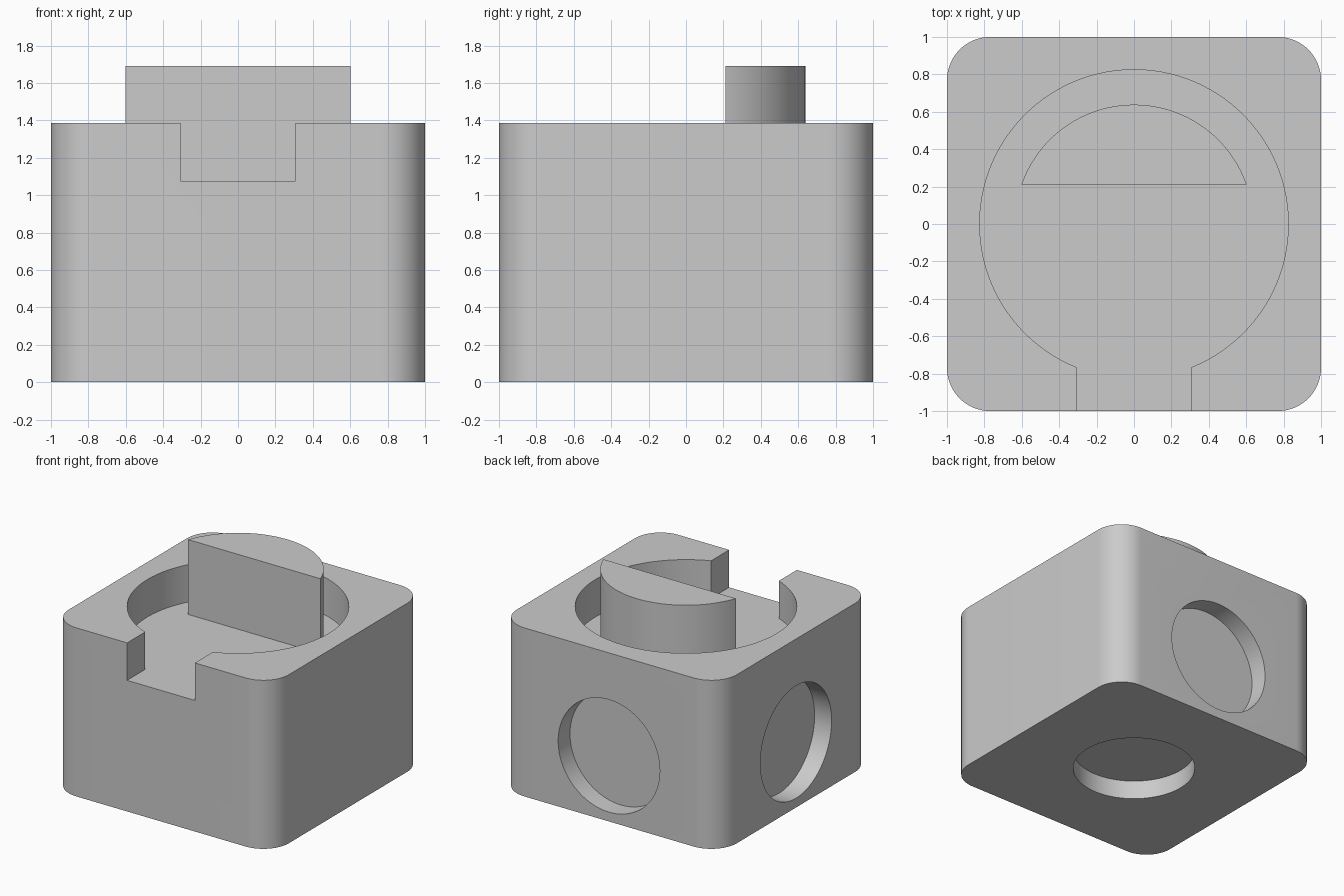
import bpy
import bmesh
from math import sin, cos, pi, asin, sqrt
from mathutils import Matrix, Vector

cube = bpy.data.objects.get("Cube")
if cube:
    bpy.data.objects.remove(cube, do_unlink=True)

# Main sizes
HEIGHT = 1.385
FLOOR = 1.077
TOP = 1.692
CORNER = 0.231
POCKET_R = 0.825
NOTCH = 0.308
ISLAND_R = 0.638
CHORD_Y = 0.212
RECESS_R = 0.462
RECESS_DEPTH = 0.154

grey = bpy.data.materials.new("light grey")
grey.use_nodes = True
grey.diffuse_color = (0.6, 0.6, 0.6, 1)
grey.node_tree.nodes["Principled BSDF"].inputs["Base Color"].default_value = grey.diffuse_color


def arc(radius, start, end, steps, cx=0, cy=0):
    """Points along an arc, both ends included."""
    angles = [start + (end - start) * i / steps for i in range(steps + 1)]
    return [(cx + radius * cos(a), cy + radius * sin(a)) for a in angles]


def prism(name, outline, low, high, matrix=Matrix()):
    """Extrude a closed outline from low to high along z."""
    bm = bmesh.new()
    base = bm.faces.new([bm.verts.new((x, y, low)) for x, y in outline])
    grown = bmesh.ops.extrude_face_region(bm, geom=[base])["geom"]
    verts = [v for v in grown if isinstance(v, bmesh.types.BMVert)]
    bmesh.ops.translate(bm, verts=verts, vec=(0, 0, high - low))
    bmesh.ops.recalc_face_normals(bm, faces=bm.faces)
    bm.transform(matrix)
    mesh = bpy.data.meshes.new(name)
    bm.to_mesh(mesh)
    bm.free()
    mesh.materials.append(grey)
    obj = bpy.data.objects.new(name, mesh)
    bpy.context.collection.objects.link(obj)
    return obj


def activate(obj):
    bpy.ops.object.select_all(action="DESELECT")
    obj.select_set(True)
    bpy.context.view_layer.objects.active = obj


def cut(target, cutter):
    """Subtract the cutter and discard it."""
    cutter.hide_render = True
    mod = target.modifiers.new("cut", "BOOLEAN")
    mod.operation = "DIFFERENCE"
    mod.solver = "EXACT"
    mod.object = cutter
    activate(target)
    bpy.ops.object.modifier_apply(modifier=mod.name)
    bpy.data.objects.remove(cutter, do_unlink=True)


# Body: rounded square block
inner = 1 - CORNER
outline = []
for i, (sx, sy) in enumerate([(1, 1), (-1, 1), (-1, -1), (1, -1)]):
    outline += arc(CORNER, i * pi / 2, (i + 1) * pi / 2, 16, sx * inner, sy * inner)
body = prism("body", outline, 0, HEIGHT)

# Round pocket with a notch opening through the front
half = asin(NOTCH / POCKET_R)
keyhole = arc(POCKET_R, -pi / 2 + half, 1.5 * pi - half, 96)
keyhole += [(-NOTCH, -1.2), (NOTCH, -1.2)]
cut(body, prism("pocket_cutter", keyhole, FLOOR, HEIGHT + 0.2))

# Shallow round recesses in the bottom, the back and the -x side
disc = arc(RECESS_R, 0, 2 * pi, 96)[:-1]
mid = FLOOR / 2
for centre, inward in [((0, 0, 0), (0, 0, 1)),
                       ((0, 1, mid), (0, -1, 0)),
                       ((-1, 0, mid), (1, 0, 0))]:
    turn = Vector((0, 0, 1)).rotation_difference(Vector(inward)).to_matrix().to_4x4()
    cut(body, prism("recess_cutter", disc, -0.1, RECESS_DEPTH,
                    Matrix.Translation(centre) @ turn))

# Raised half-round block standing on the pocket floor
tilt = asin(CHORD_Y / ISLAND_R)
island = prism("half_round_block", arc(ISLAND_R, tilt, pi - tilt, 64), FLOOR - 0.01, TOP)

# Smooth curved walls, keep sharp rims
for obj in (body, island):
    activate(obj)
    bpy.ops.object.shade_smooth_by_angle(angle=pi / 6)
